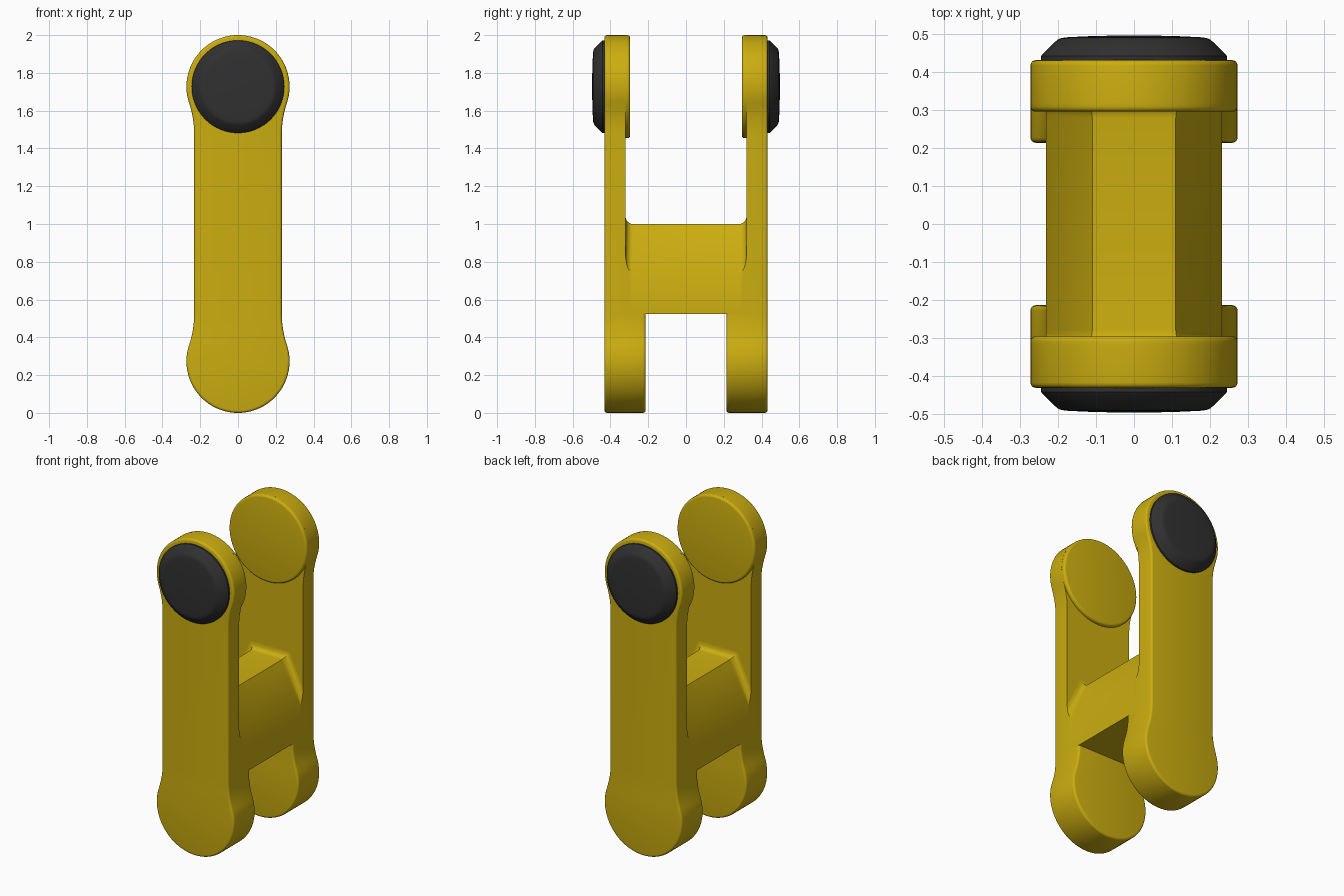
import bpy, bmesh
from math import sin, cos, pi, atan2, sqrt

if "Cube" in bpy.data.objects:
    bpy.data.objects.remove(bpy.data.objects["Cube"])

R, W, F = 0.273, 0.232, 0.52            # lobe radius, shaft half width, neck fillet radius
TOP, BOT = 1.727, 0.273                 # lobe centre heights
DROP = sqrt((F + R) ** 2 - (F + W) ** 2)  # lobe centre to end of neck
SLOT = BOT + DROP                       # underside of the crossbar


def material(name, color):
    m = bpy.data.materials.new(name)
    m.diffuse_color = color
    m.use_nodes = True
    m.node_tree.nodes["Principled BSDF"].inputs["Base Color"].default_value = m.diffuse_color
    return m


yellow = material("yellow_paint", (0.60, 0.42, 0.005, 1))
black = material("black_rubber", (0.03, 0.03, 0.03, 1))


def loft(name, rings, mat, cap_start=False, cap_end=False, mirror=True):
    """Skin a list of (y, [(x, z), ...]) rings running along y."""
    bm = bmesh.new()
    loops = [[bm.verts.new((x, y, z)) for x, z in pts] for y, pts in rings]
    n = len(loops[0])
    for a, b in zip(loops, loops[1:]):
        for k in range(n):
            bm.faces.new((a[k], a[(k + 1) % n], b[(k + 1) % n], b[k]))
    if cap_start:
        bm.faces.new(loops[0])
    if cap_end:
        bm.faces.new(loops[-1])
    bmesh.ops.recalc_face_normals(bm, faces=bm.faces)
    me = bpy.data.meshes.new(name)
    bm.to_mesh(me)
    bm.free()
    me.materials.append(mat)
    ob = bpy.data.objects.new(name, me)
    bpy.context.collection.objects.link(ob)
    bpy.ops.object.select_all(action='DESELECT')
    ob.select_set(True)
    bpy.context.view_layer.objects.active = ob
    bpy.ops.object.shade_smooth_by_angle(angle=pi / 6)
    if mirror:
        mod = ob.modifiers.new("mirror", 'MIRROR')
        mod.use_axis = (False, True, False)
        mod.use_mirror_merge = False
    return ob


def lobe(i):
    """Round end with necked-in sides, inset by i, centred on the origin."""
    r, w, f = R - i, W - i, F + i
    end = atan2(-DROP, W + F)
    right = [(r * cos(a), r * sin(a))
             for a in (pi / 2 + (end - pi / 2) * k / 26 for k in range(27))]
    right += [(W + F + f * cos(a), -DROP + f * sin(a))
              for a in (pi + end * (1 - k / 8) for k in range(1, 9))]
    return [(-x, z) for x, z in right[:0:-1]] + right


def lower_end(i):
    return [(-x, BOT - z) for x, z in lobe(i)]


def plate(i):
    return [(x, TOP + z) for x, z in lobe(i)] + lower_end(i)


def circle(r, n=64):
    return [(r * cos(2 * pi * k / n), TOP + r * sin(2 * pi * k / n)) for k in range(n)]


def rounded(y0, y1, shape, b=0.014):
    """Rings from y0 to y1 with a rounded rim at y1."""
    s = 1 if y1 > y0 else -1
    return [(y0, shape(0))] + [
        (y1 - s * b * (1 - sin(a)), shape(b * (1 - cos(a))))
        for a in (pi / 2 * k / 4 for k in range(5))]


# side arms, with thicker lobes on their inner faces
loft("side_arm", rounded(0.32, 0.432, plate), yellow, True, True)
loft("lower_boss", rounded(0.32, 0.214, lower_end), yellow, cap_end=True)
loft("upper_boss", rounded(0.32, 0.296, lambda i: circle(R - i)), yellow, cap_end=True)


# crossbar with sloped shoulders, flaring into the arms
def bar(e):
    half = [(W, SLOT), (W, 0.74 + 2.39 * e), (0.11 + 0.64 * e, 1 + e)]
    return half + [(-x, z) for x, z in half[::-1]]


flare = [(0.28 + 0.04 * sin(a), 0.04 * (1 - cos(a)))
         for a in (pi / 2 * k / 6 for k in range(7))]
stations = [(-y, e) for y, e in flare[::-1]] + flare
loft("crossbar", [(y, bar(e)) for y, e in stations], yellow, mirror=False)

# pivot caps on the outer faces
profile = [(0.430, 0.245), (0.443, 0.245), (0.448, 0.241), (0.485, 0.203), (0.489, 0.195),
           (0.4915, 0.184), (0.4925, 0.174), (0.4955, 0.11), (0.497, 0.04)]
loft("pivot_cap", [(y, circle(r)) for y, r in profile], black, cap_end=True)
